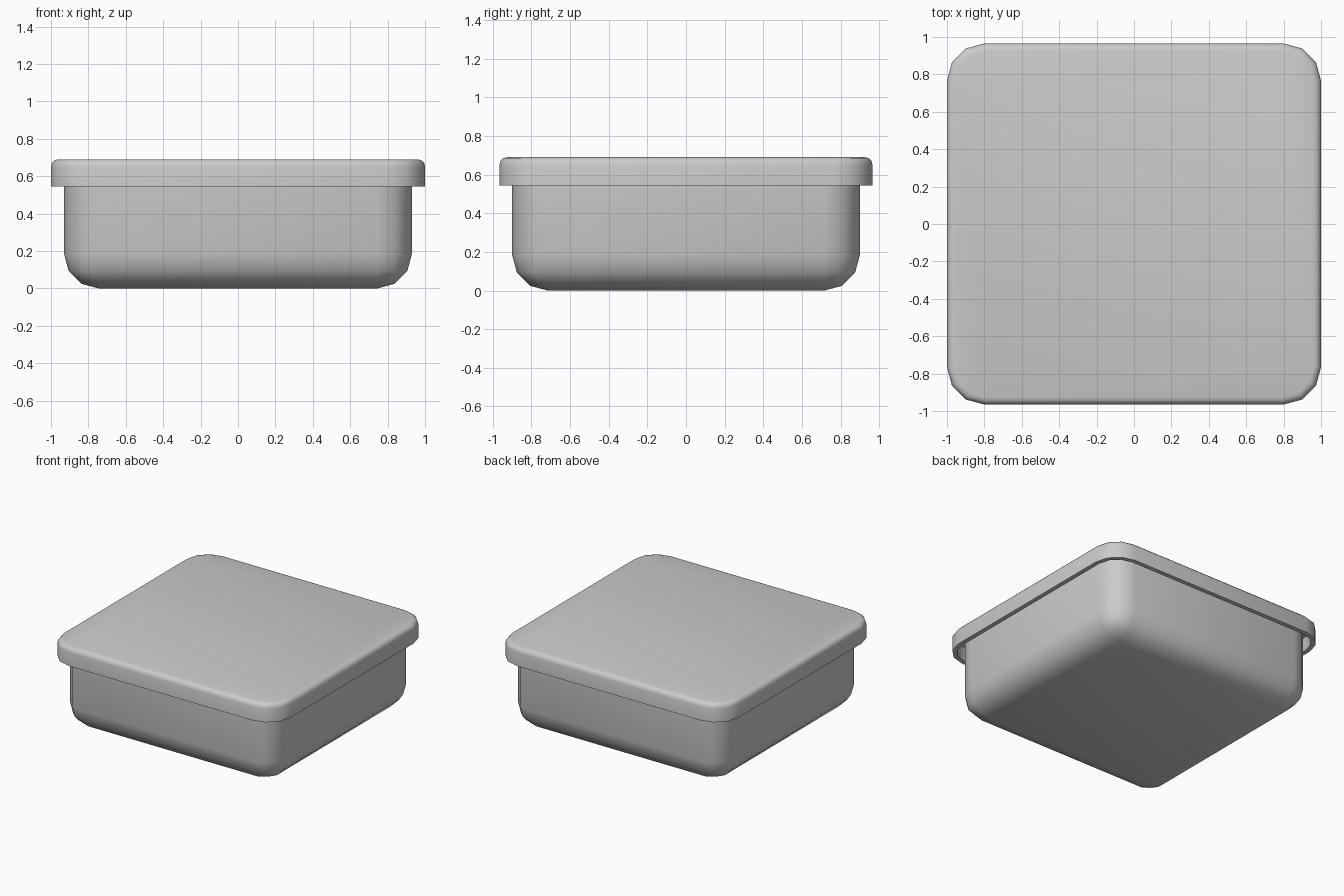
import bpy, bmesh, math

if "Cube" in bpy.data.objects:
    bpy.data.objects.remove(bpy.data.objects["Cube"])


def rounded_shell(name, hx, hy, z0, z1, open_side, corner, rim, wall):
    """Open box with rounded corners; open_side is +1 (top) or -1 (bottom)."""
    bm = bmesh.new()
    bmesh.ops.create_cube(bm, size=2)
    for v in bm.verts:
        v.co = (v.co.x * hx, v.co.y * hy, z1 if v.co.z > 0 else z0)
    cap = [f for f in bm.faces if f.normal.z * open_side > 0.9]
    bmesh.ops.delete(bm, geom=cap, context='FACES_ONLY')

    def bevel(edges, radius):
        bmesh.ops.bevel(bm, geom=edges, offset=radius, offset_type='OFFSET',
                        segments=3, profile=0.5, affect='EDGES', clamp_overlap=True)

    closed_z = z0 if open_side > 0 else z1
    upright = [e for e in bm.edges if abs(e.verts[0].co.z - e.verts[1].co.z) > 0.01]

    def closed_loop():
        return [e for e in bm.edges
                if all(abs(v.co.z - closed_z) < 1e-5 for v in e.verts)]

    if rim == corner:
        bevel(upright + closed_loop(), corner)
    else:
        bevel(upright, corner)
        bevel(closed_loop(), rim)

    mesh = bpy.data.meshes.new(name)
    bm.to_mesh(mesh)
    bm.free()
    obj = bpy.data.objects.new(name, mesh)
    bpy.context.collection.objects.link(obj)
    bpy.ops.object.select_all(action='DESELECT')
    obj.select_set(True)
    bpy.context.view_layer.objects.active = obj

    # Wall thickness grows inward
    mod = obj.modifiers.new("wall", 'SOLIDIFY')
    mod.thickness = wall
    mod.offset = -1
    mod.use_even_offset = True
    bpy.ops.object.modifier_apply(modifier=mod.name)
    bpy.ops.object.shade_smooth_by_angle(angle=math.radians(40))
    return obj


# Tub, open at the top and closed off by the lid
rounded_shell("container_body", 0.93, 0.90, 0.0, 0.65, 1, 0.185, 0.185, 0.035)

# Overhanging hollow lid with a softened top edge
rounded_shell("lid", 1.0, 0.965, 0.545, 0.69, -1, 0.2, 0.038, 0.035)
